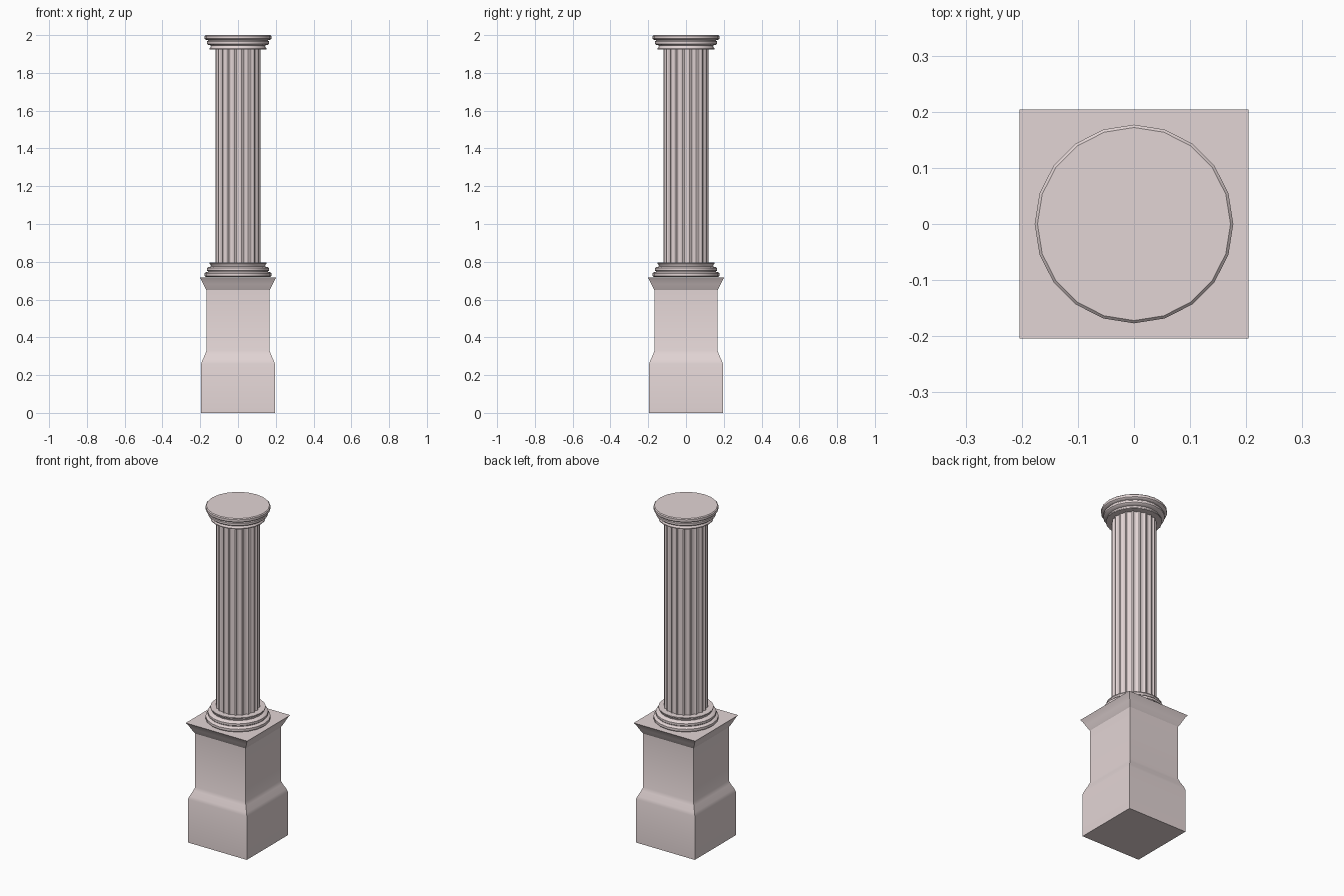
import bpy, bmesh, math

if "Cube" in bpy.data.objects:
    bpy.data.objects.remove(bpy.data.objects["Cube"])

stone = bpy.data.materials.new("pale_stone")
stone.diffuse_color = (0.76, 0.66, 0.66, 1)
stone.use_nodes = True
stone.node_tree.nodes["Principled BSDF"].inputs["Base Color"].default_value = stone.diffuse_color


def stack(name, rings, smooth=None):
    """Bridge a stack of equal-length point rings and cap both ends."""
    bm = bmesh.new()
    rows = [[bm.verts.new(p) for p in ring] for ring in rings]
    n = len(rows[0])
    for low, high in zip(rows, rows[1:]):
        for i in range(n):
            j = (i + 1) % n
            bm.faces.new((low[i], low[j], high[j], high[i]))
    bm.faces.new(rows[0][::-1])
    bm.faces.new(rows[-1])
    me = bpy.data.meshes.new(name)
    bm.to_mesh(me)
    bm.free()
    me.materials.append(stone)
    ob = bpy.data.objects.new(name, me)
    bpy.context.collection.objects.link(ob)
    if smooth:
        bpy.ops.object.select_all(action='DESELECT')
        ob.select_set(True)
        bpy.context.view_layer.objects.active = ob
        bpy.ops.object.shade_smooth_by_angle(angle=math.radians(smooth))
    return ob


def circle(r, z, n=20):
    return [(r * math.cos(2 * math.pi * i / n), r * math.sin(2 * math.pi * i / n), z)
            for i in range(n)]


def square(h, z):
    return [(-h, -h, z), (h, -h, z), (h, h, z), (-h, h, z)]


# Square pedestal with sloped plinth and hollow-curved cornice
pedestal = [(0.195, 0), (0.195, 0.26), (0.189, 0.278), (0.174, 0.31), (0.167, 0.33),
            (0.167, 0.65), (0.173, 0.66), (0.184, 0.682), (0.195, 0.705), (0.204, 0.718)]
stack("pedestal", [square(h, z) for h, z in pedestal], 30)

# Stepped round mouldings, heights measured from the wide end
moulding = [(0.172, 0), (0.177, 0.005), (0.177, 0.019), (0.172, 0.024), (0.160, 0.027),
            (0.160, 0.030), (0.165, 0.034), (0.165, 0.046), (0.160, 0.051), (0.142, 0.055),
            (0.143, 0.060), (0.151, 0.070), (0.151, 0.075), (0.115, 0.075)]
stack("column_base", [circle(r, 0.72 + z) for r, z in moulding], 35)
stack("capital", [circle(r, 2.0 - z) for r, z in reversed(moulding)], 35)

# Fluted shaft: 20 shallow grooves between narrow fillets
flutes = 20
section = []
for k in range(flutes):
    for t, r in ((-0.5, 0.119), (-0.3, 0.119), (-0.15, 0.113), (0.1, 0.111), (0.35, 0.113)):
        a = 2 * math.pi * (k + t) / flutes
        section.append((r * math.cos(a), r * math.sin(a)))
stack("fluted_shaft", [[(x, y, z) for x, y in section] for z in (0.785, 1.935)], 20)
